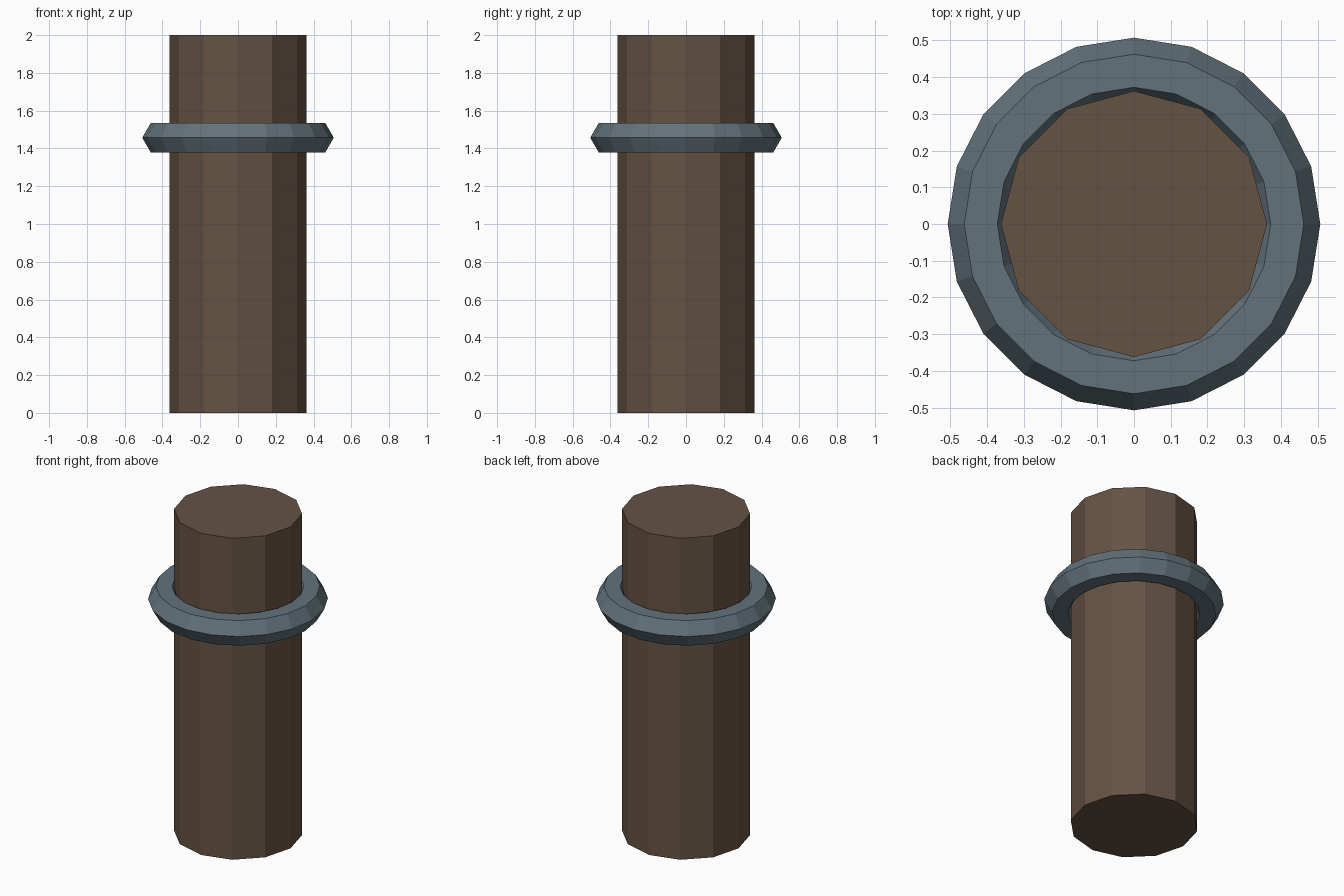
import bpy

if "Cube" in bpy.data.objects:
    bpy.data.objects.remove(bpy.data.objects["Cube"])


def finish(name, color):
    # Name the active object and give it a plain colour
    obj = bpy.context.object
    obj.name = name
    mat = bpy.data.materials.new(name + "_material")
    mat.diffuse_color = (*color, 1.0)
    mat.use_nodes = True
    mat.node_tree.nodes["Principled BSDF"].inputs["Base Color"].default_value = mat.diffuse_color
    obj.data.materials.append(mat)
    return obj


# Twelve-sided wooden post
bpy.ops.mesh.primitive_cylinder_add(vertices=12, radius=0.362, depth=2.0,
                                    location=(0, 0, 1.0))
finish("post", (0.13, 0.085, 0.057))

# Low-poly metal ring around the post, hexagonal in section
bpy.ops.mesh.primitive_torus_add(major_segments=20, minor_segments=6,
                                 major_radius=0.417, minor_radius=0.09,
                                 location=(0, 0, 1.457))
finish("ring", (0.125, 0.17, 0.2))
